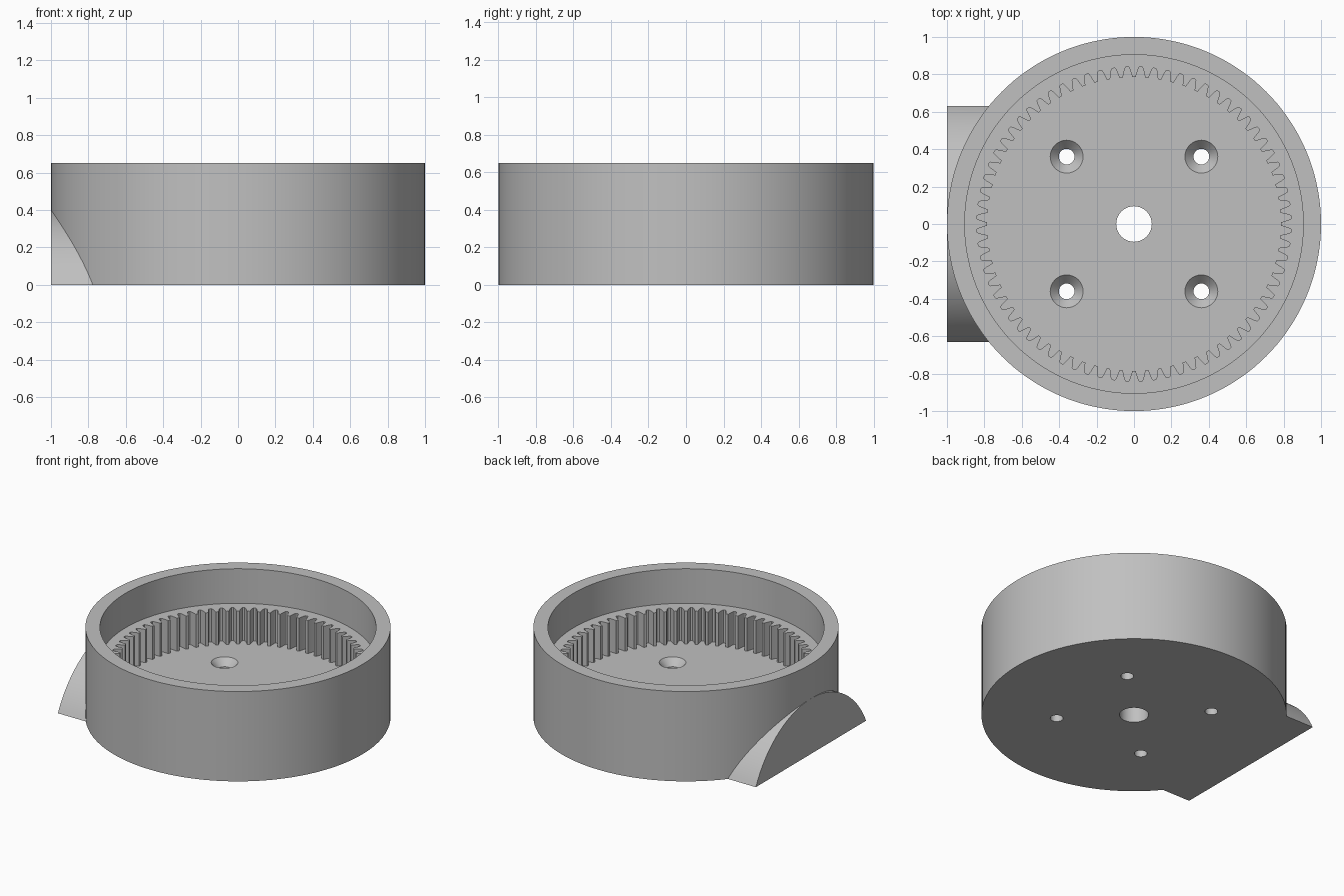
import bpy, bmesh
from math import cos, sin, pi, sqrt, asin

cube = bpy.data.objects.get("Cube")
if cube:
    bpy.data.objects.remove(cube, do_unlink=True)

HEIGHT, LEDGE, FLOOR = 0.65, 0.40, 0.16
TEETH = 72

grey = bpy.data.materials.new("plain grey")
grey.use_nodes = True
colour = (0.53, 0.53, 0.53, 1)
grey.diffuse_color = colour
grey.node_tree.nodes["Principled BSDF"].inputs["Base Color"].default_value = colour


def finish(bm, name):
    bmesh.ops.recalc_face_normals(bm, faces=bm.faces)
    mesh = bpy.data.meshes.new(name)
    bm.to_mesh(mesh)
    bm.free()
    mesh.materials.append(grey)
    obj = bpy.data.objects.new(name, mesh)
    bpy.context.collection.objects.link(obj)
    bpy.ops.object.select_all(action='DESELECT')
    obj.select_set(True)
    bpy.context.view_layer.objects.active = obj
    bpy.ops.object.shade_smooth_by_angle(angle=pi / 9)
    return obj


def circle(r, n, cx=0, cy=0):
    return [(cx + r * cos(2 * pi * i / n), cy + r * sin(2 * pi * i / n)) for i in range(n)]


def gear_outline():
    # Half of one tooth: radius and angle as a fraction of the pitch
    half = [(0.785, 0.13), (0.80, 0.19), (0.82, 0.27), (0.835, 0.34), (0.84, 0.40)]
    tooth = [(r, -a) for r, a in reversed(half)] + half
    return [(r * cos(2 * pi * (k + a) / TEETH), r * sin(2 * pi * (k + a) / TEETH))
            for k in range(TEETH) for r, a in tooth]


def loop(bm, points, z):
    return [bm.verts.new((x, y, z)) for x, y in points]


def strip(bm, a, b):
    n = len(a)
    for i in range(n):
        j = (i + 1) % n
        bm.faces.new((a[i], a[j], b[j], b[i]))


def fill(bm, loops):
    # Flat face bounded by the first loop, with the others as holes
    edges = [bm.edges.get((l[i - 1], l[i])) for l in loops for i in range(len(l))]
    bmesh.ops.triangle_fill(bm, use_beauty=True, edges=edges, normal=(0, 0, 1))


# Housing: outer wall, rim, upper bore, ledge, toothed wall and floor
bm = bmesh.new()
outer, bore, gear = circle(1, 144), circle(0.905, 144), gear_outline()
base, top = loop(bm, outer, 0), loop(bm, outer, HEIGHT)
rim, ledge = loop(bm, bore, HEIGHT), loop(bm, bore, LEDGE)
for a, b in ((base, top), (top, rim), (rim, ledge)):
    strip(bm, a, b)
teeth_top, teeth_base = loop(bm, gear, LEDGE), loop(bm, gear, FLOOR)
strip(bm, teeth_top, teeth_base)

# Shaft hole in the middle
shaft = circle(0.095, 48)
floor_holes, base_holes = [loop(bm, shaft, FLOOR)], [loop(bm, shaft, 0)]
strip(bm, floor_holes[0], base_holes[0])

# Four countersunk screw holes
for sx in (-1, 1):
    for sy in (-1, 1):
        wide, narrow = (circle(r, 32, sx * 0.36, sy * 0.36) for r in (0.088, 0.042))
        mouth, neck, end = loop(bm, wide, FLOOR), loop(bm, narrow, FLOOR - 0.05), loop(bm, narrow, 0)
        strip(bm, mouth, neck)
        strip(bm, neck, end)
        floor_holes.append(mouth)
        base_holes.append(end)

fill(bm, [ledge, teeth_top])
fill(bm, [teeth_base] + floor_holes)
fill(bm, [base] + base_holes)
finish(bm, "ring_gear_housing")

# Arched side boss: flat outer end, inner end following the housing wall
bm = bmesh.new()
half_width, peak, steps = 0.63, 0.40, 48
radius = (half_width ** 2 + peak ** 2) / (2 * peak)
sweep = asin(half_width / radius)
rows = []
for i in range(steps + 1):
    angle = sweep * (2 * i / steps - 1)
    y = radius * sin(angle)
    z = max(0, radius * cos(angle) - radius + peak)
    inner_x = -sqrt(0.985 ** 2 - y * y)
    rows.append([bm.verts.new(p) for p in ((-1, y, z), (inner_x, y, z), (inner_x, y, 0), (-1, y, 0))])
for a, b in zip(rows, rows[1:]):
    strip(bm, a, b)
bmesh.ops.remove_doubles(bm, verts=bm.verts, dist=0.0001)
bmesh.ops.dissolve_degenerate(bm, edges=bm.edges, dist=0.0001)
finish(bm, "side_boss")
